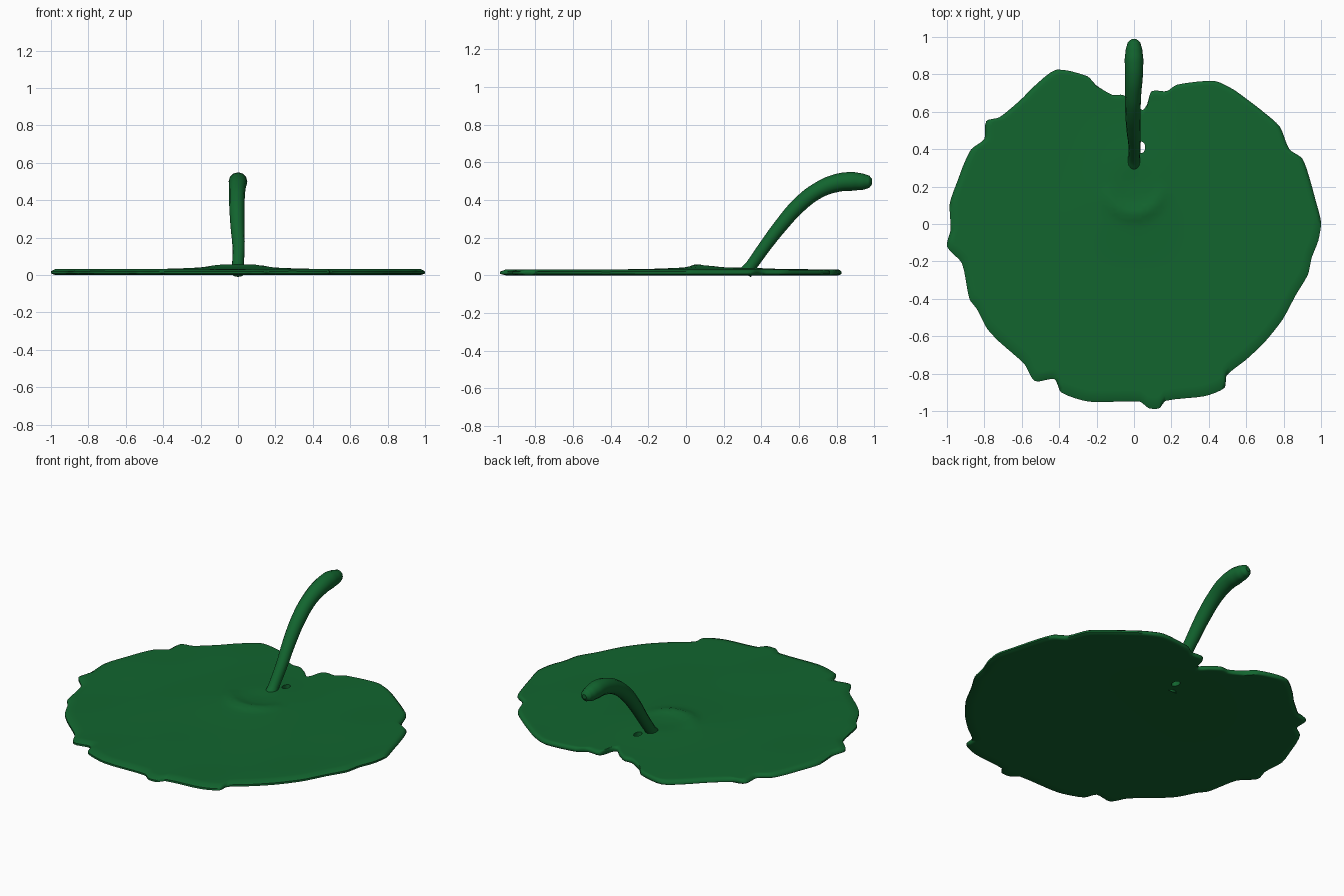
import bpy, bmesh, math
from mathutils import Vector

if "Cube" in bpy.data.objects:
    bpy.data.objects.remove(bpy.data.objects["Cube"])

green = bpy.data.materials.new("leaf_green")
green.diffuse_color = (0.006, 0.13, 0.028, 1)
green.use_nodes = True
green.node_tree.nodes["Principled BSDF"].inputs["Base Color"].default_value = green.diffuse_color


def finish(obj):
    obj.data.materials.clear()
    obj.data.materials.append(green)
    bpy.ops.object.select_all(action='DESELECT')
    obj.select_set(True)
    bpy.context.view_layer.objects.active = obj
    bpy.ops.object.shade_smooth_by_angle(angle=math.radians(60))


# Ragged leaf outline, clockwise from the notch
OUTLINE = [
    (-.115, .69), (-.06, .69), (0, .65), (.045, .61), (.07, .64), (.095, .71), (.175, .71),
    (.23, .745), (.43, .765), (.53, .72), (.6, .67), (.685, .605), (.78, .52), (.83, .4),
    (.9, .35), (.94, .24), (.97, .13), (1, .01), (.985, -.09), (.95, -.18), (.93, -.27),
    (.865, -.38), (.795, -.51), (.7, -.63), (.6, -.725), (.495, -.81), (.485, -.875),
    (.38, -.92), (.17, -.945), (.135, -.985), (.08, -.985), (.03, -.95), (-.24, -.95),
    (-.39, -.9), (-.425, -.83), (-.53, -.84), (-.585, -.75), (-.72, -.63), (-.785, -.56),
    (-.84, -.455), (-.88, -.4), (-.92, -.21), (-1, -.12), (-.98, -.03), (-.985, .11),
    (-.94, .24), (-.91, .32), (-.87, .4), (-.8, .455), (-.79, .55), (-.72, .57),
    (-.605, .665), (-.53, .74), (-.415, .825), (-.25, .79), (-.2, .74)]


def smooth_loop(points, steps):
    """Closed Catmull-Rom curve, tightened to keep the ragged edge."""
    pts, out, n = [Vector(p) for p in points], [], len(points)
    for i in range(n):
        a, b, c, d = (pts[(i + k) % n] for k in (-1, 0, 1, 2))
        span = (c - b).length
        m0 = (c - a).normalized() * span * 0.7
        m1 = (d - b).normalized() * span * 0.7
        for s in range(steps):
            t = s / steps
            out.append(b * (2*t**3 - 3*t**2 + 1) + m0 * (t**3 - 2*t**2 + t)
                       + c * (3*t**2 - 2*t**3) + m1 * (t**3 - t**2))
    return out


def top_height(p):
    """Gentle dome with a raised crescent in front of a shallow dish."""
    z = 0.031 + 0.014 * math.exp(-((p.x / .3)**2 + ((p.y - .15) / .3)**2))
    d = p - Vector((0, .21))
    rim = math.exp(-((d.length - .155) / .035)**2)
    front = max(0, -d.y / max(d.length, 1e-4))
    z += 0.015 * rim * front
    z -= 0.008 * math.exp(-(d.length / .09)**2)
    return z + 0.001 * math.sin(9 * p.x + 2) * math.sin(8 * p.y)


# Leaf pad: rings running from the small hole out to the rim
edge = smooth_loop(OUTLINE, 4)
centre = Vector((.04, .41))
RINGS = 44
bm = bmesh.new()
loops = []
for side in ("top", "bottom"):
    order = range(RINGS + 1) if side == "top" else range(RINGS, -1, -1)
    for r in order:
        f = r / RINGS
        ring = []
        for e in edge:
            d = (e - centre).normalized()
            hole = centre + Vector((d.x * .02, d.y * .03))
            p = hole.lerp(e, f)
            # bevel the rim over the last few hundredths of a unit
            k = min(1, (e - p).length / .03)
            roll = 1 - math.sqrt(max(0, 1 - (1 - k)**2))
            if side == "top":
                z = top_height(p) - .012 * roll
            else:
                z = .003 * math.exp(-(p.length / .3)**2) + .008 * roll
            ring.append(bm.verts.new((p.x, p.y, z)))
        loops.append(ring)
for i, ring in enumerate(loops):
    nxt = loops[(i + 1) % len(loops)]
    for j in range(len(edge)):
        k = (j + 1) % len(edge)
        bm.faces.new((ring[j], ring[k], nxt[k], nxt[j]))
bmesh.ops.recalc_face_normals(bm, faces=bm.faces)
mesh = bpy.data.meshes.new("leaf_pad")
bm.to_mesh(mesh)
bm.free()
leaf = bpy.data.objects.new("leaf_pad", mesh)
bpy.context.collection.objects.link(leaf)
finish(leaf)

# Arched stem: x, y, z, radius
STEM = [(0, .315, .012, .036), (0, .345, .05, .031), (.003, .42, .155, .033),
        (-.003, .5, .26, .037), (-.006, .6, .373, .041), (-.004, .7, .45, .043),
        (0, .8, .49, .048), (0, .88, .499, .05), (0, .935, .497, .044),
        (0, .972, .497, .033), (0, .988, .497, .014)]
curve = bpy.data.curves.new("stem", 'CURVE')
curve.dimensions = '3D'
curve.bevel_depth = 1
curve.bevel_resolution = 4
curve.resolution_u = 5
curve.use_fill_caps = True
spline = curve.splines.new('BEZIER')
spline.bezier_points.add(len(STEM) - 1)
for bp, (x, y, z, r) in zip(spline.bezier_points, STEM):
    bp.co = (x, y, z)
    bp.radius = r
    bp.handle_left_type = bp.handle_right_type = 'AUTO'
stem = bpy.data.objects.new("stem", curve)
bpy.context.collection.objects.link(stem)
bpy.ops.object.select_all(action='DESELECT')
stem.select_set(True)
bpy.context.view_layer.objects.active = stem
bpy.ops.object.convert(target='MESH')
stem = bpy.context.view_layer.objects.active
finish(stem)
